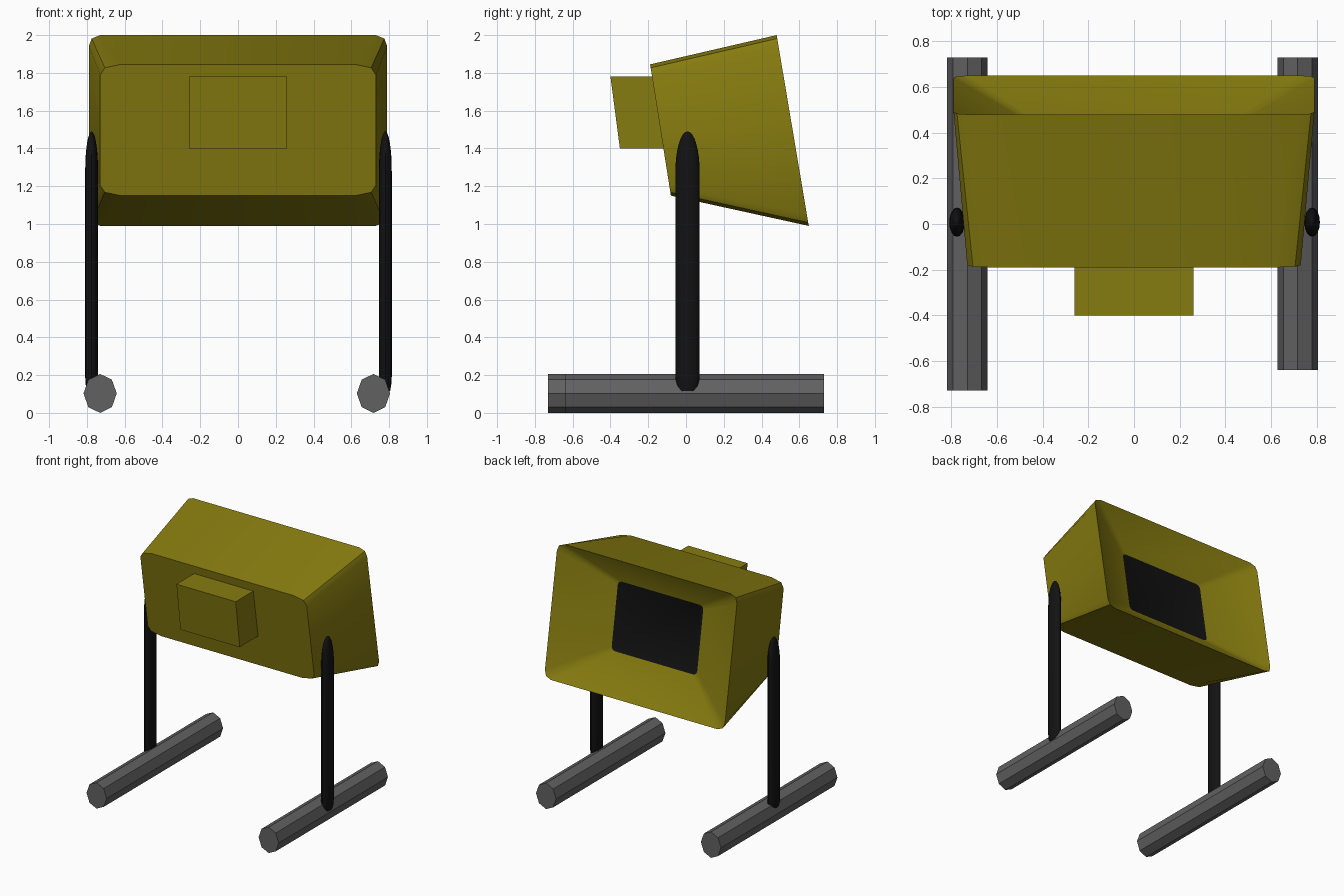
import bpy, bmesh
from math import sin, cos, pi, radians

if "Cube" in bpy.data.objects:
    bpy.data.objects.remove(bpy.data.objects["Cube"])


def material(name, rgb):
    m = bpy.data.materials.new(name)
    m.diffuse_color = (*rgb, 1)
    m.use_nodes = True
    m.node_tree.nodes["Principled BSDF"].inputs["Base Color"].default_value = m.diffuse_color
    return m


olive = material("olive paint", (0.24, 0.20, 0.005))
black = material("black", (0.006, 0.006, 0.006))
dark_grey = material("dark grey", (0.12, 0.12, 0.12))


def loft(name, rings, mat, smooth=None, caps=(True, True)):
    """Skin a list of equal-length rings, optionally capping the ends."""
    bm = bmesh.new()
    loops = [[bm.verts.new(p) for p in r] for r in rings]
    n = len(loops[0])
    for a, b in zip(loops, loops[1:]):
        for i in range(n):
            j = (i + 1) % n
            bm.faces.new((a[i], a[j], b[j], b[i]))
    for loop, cap in zip((loops[0], loops[-1]), caps):
        if cap:
            bm.faces.new(loop)
    bmesh.ops.recalc_face_normals(bm, faces=bm.faces)
    me = bpy.data.meshes.new(name)
    bm.to_mesh(me)
    bm.free()
    ob = bpy.data.objects.new(name, me)
    bpy.context.collection.objects.link(ob)
    me.materials.append(mat)
    if smooth:
        bpy.context.view_layer.objects.active = ob
        ob.select_set(True)
        bpy.ops.object.shade_smooth_by_angle(angle=radians(smooth))
        ob.select_set(False)
    return ob


def tilted_ring(hw, top, bottom, corner):
    """Rounded rectangle leaning in y-z; top and bottom are (y, z)."""
    h = top[1] - bottom[1]
    quarter = [(hw - dx, 1 - dz / h) for dx, dz in corner]
    right = quarter + [(x, 1 - v) for x, v in reversed(quarter)]
    outline = right + [(-x, v) for x, v in reversed(right)]
    return [(x, bottom[0] + v * (top[0] - bottom[0]), bottom[1] + v * h)
            for x, v in outline]


# Flared lamp head with a recess running in to the lens
front = tilted_ring(0.73, (-0.19, 1.845), (-0.08, 1.15),
                    [(0.11, 0), (0.025, 0.018), (0, 0.055)])
rim = tilted_ring(0.79, (0.48, 2.0), (0.65, 0.99),
                  [(0.06, 0), (0.015, 0.018), (0, 0.06)])
lens = tilted_ring(0.375, (0.315, 1.745), (0.40, 1.225),
                   [(0.03, 0), (0.008, 0.009), (0, 0.03)])
head = loft("lamp_head", [front, rim, lens], olive, 30)
head.data.materials.append(black)
head.data.polygons[-1].material_index = 1

# Control box on the front of the head
loft("control_box", [[(x, -0.40, 1.78), (x, -0.35, 1.40),
                      (x, -0.06, 1.40), (x, -0.10, 1.78)] for x in (-0.26, 0.26)], olive)

# Oval posts with domed tops
profile = [(0.115, 0.75), (0.15, 0.92), (0.19, 1.0), (1.28, 1.0)]
profile += [(1.28 + 0.21 * sin(a), cos(a)) for a in (pi * k / 16 for k in range(1, 8))]
profile += [(1.49, 0.03)]
for side, cx in (("left", -0.775), ("right", 0.78)):
    rings = [[(cx + 0.034 * s * cos(2 * pi * i / 16), 0.008 + 0.064 * s * sin(2 * pi * i / 16), z)
              for i in range(16)] for z, s in profile]
    loft(side + "_post", rings, black, 40)

# Eight-sided foot bars, the right one shorter at the front
for side, cx, y0 in (("left", -0.73, -0.73), ("right", 0.717, -0.64)):
    rings = [[(cx + 0.088 * cos(pi * i / 4), y, 0.103 + 0.103 * sin(pi * i / 4))
              for i in range(8)] for y in (y0, 0.73)]
    loft(side + "_foot", rings, dark_grey)
